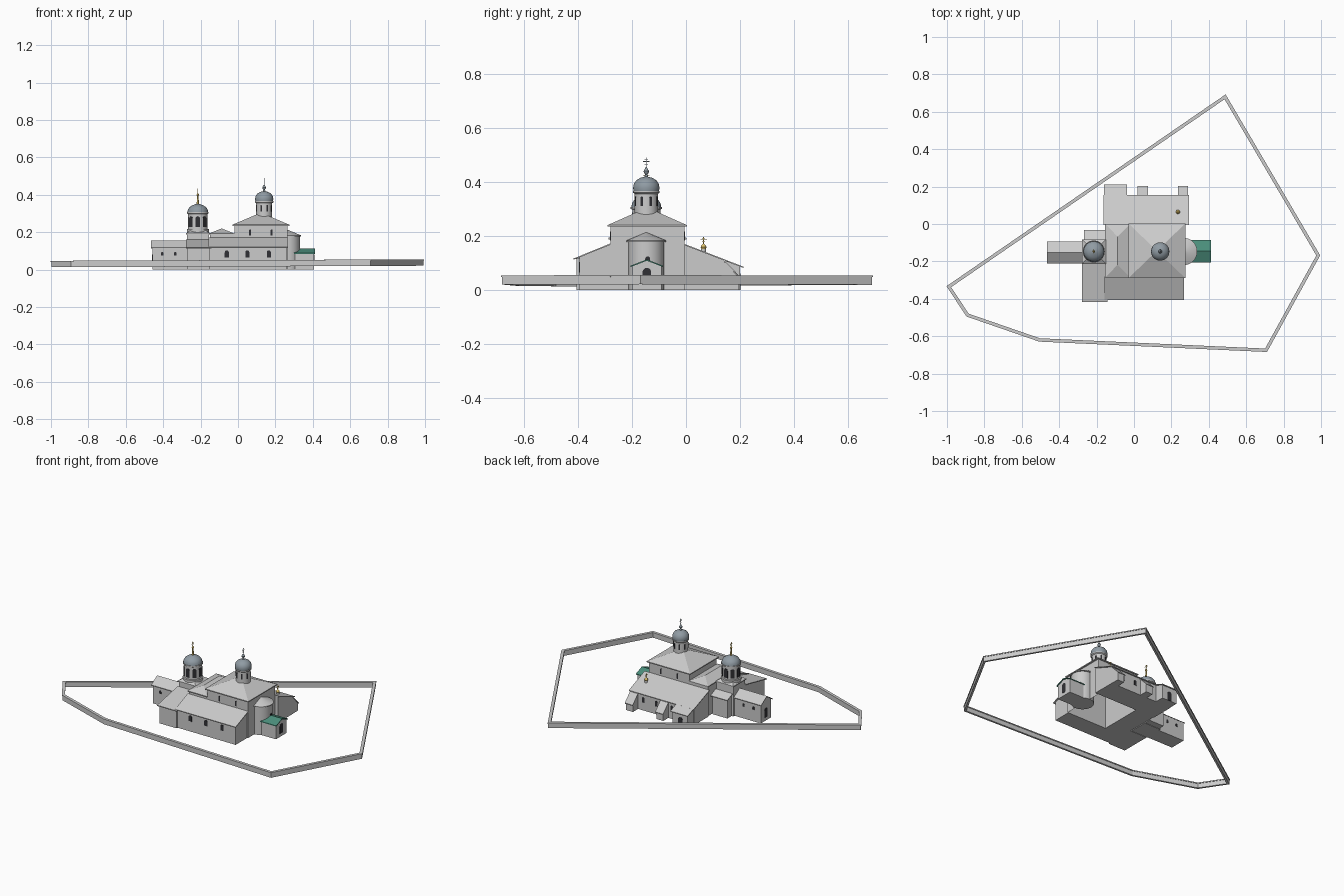
import bpy, bmesh, math
from mathutils import Vector

if "Cube" in bpy.data.objects:
    bpy.data.objects.remove(bpy.data.objects["Cube"])


def material(name, col):
    m = bpy.data.materials.new(name)
    m.diffuse_color = (*col, 1)
    m.use_nodes = True
    m.node_tree.nodes["Principled BSDF"].inputs["Base Color"].default_value = m.diffuse_color
    return m


DARK = material("dark_opening", (0.03, 0.03, 0.035))
GREEN = material("green_roof", (0.07, 0.27, 0.2))
LEAD = material("dome_metal", (0.28, 0.33, 0.37))
GOLD = material("gold", (0.75, 0.55, 0.15))


def make(name, verts, faces, mat=None):
    me = bpy.data.meshes.new(name)
    me.from_pydata(verts, [], faces)
    bm = bmesh.new()
    bm.from_mesh(me)
    bmesh.ops.recalc_face_normals(bm, faces=bm.faces)
    bm.to_mesh(me)
    bm.free()
    ob = bpy.data.objects.new(name, me)
    bpy.context.collection.objects.link(ob)
    if mat:
        me.materials.append(mat)
    return ob


def prism(name, prof, a, b, axis="x", mat=None):
    """Extrude a 2D profile (horizontal, z) along x or y from a to b."""
    n = len(prof)
    vs = [((t, h, z) if axis == "x" else (h, t, z)) for t in (a, b) for h, z in prof]
    fs = [list(range(n)), list(range(n, 2 * n))]
    fs += [(i, (i + 1) % n, n + (i + 1) % n, n + i) for i in range(n)]
    return make(name, vs, fs, mat)


def box(name, x0, x1, y0, y1, z0, z1, mat=None):
    return prism(name, [(y0, z0), (y1, z0), (y1, z1), (y0, z1)], x0, x1, "x", mat)


def shed(name, x0, x1, yin, zin, yout, zout, lip=0.008):
    """Lean-to: walls plus an overhanging sloped roof slab."""
    prism(name + "_walls", [(yin, 0), (yout, 0), (yout, zout), (yin, zin)], x0, x1)
    k = (zout - zin) / abs(yout - yin)
    ye, ze = yout + math.copysign(lip * 1.5, yout - yin), zout + k * lip * 1.5
    prism(name + "_roof", [(yin, zin), (ye, ze), (ye, ze + 0.005), (yin, zin + 0.005)],
          x0 - lip, x1 + lip)


def gable(name, x0, x1, yc, hw, ze, zr, lip=0.007, mat=None):
    """Gabled block with its ridge along x."""
    prism(name + "_walls", [(yc - hw, 0), (yc + hw, 0), (yc + hw, ze), (yc, zr), (yc - hw, ze)], x0, x1)
    w, d = hw + lip, (zr - ze) / hw * lip
    prism(name + "_roof", [(yc - w, ze - d), (yc, zr), (yc + w, ze - d), (yc + w, ze - d + 0.005),
                           (yc, zr + 0.005), (yc - w, ze - d + 0.005)], x0 - lip, x1 + lip, "x", mat)


def hip(name, x0, x1, y0, y1, z, zr, ridge=0.0):
    """Hipped roof with fascia; ridge of given length runs along y."""
    c, m = (x0 + x1) / 2, (y0 + y1) / 2
    vs = [(x, y, h) for h in (z - 0.006, z) for x, y in ((x0, y0), (x1, y0), (x1, y1), (x0, y1))]
    fs = [(0, 1, 2, 3)] + [(i, (i + 1) % 4, 4 + (i + 1) % 4, 4 + i) for i in range(4)]
    if ridge:
        vs += [(c, m - ridge / 2, zr), (c, m + ridge / 2, zr)]
        fs += [(4, 5, 8), (5, 6, 9, 8), (6, 7, 9), (7, 4, 8, 9)]
    else:
        vs += [(c, m, zr)]
        fs += [(4 + i, 4 + (i + 1) % 4, 8) for i in range(4)]
    return make(name, vs, fs)


def lathe(name, prof, x, y, n=24, mat=None):
    vs = [(x + r * math.cos(2 * math.pi * i / n), y + r * math.sin(2 * math.pi * i / n), z)
          for r, z in prof for i in range(n)]
    fs = [(k * n + i, k * n + (i + 1) % n, (k + 1) * n + (i + 1) % n, (k + 1) * n + i)
          for k in range(len(prof) - 1) for i in range(n)]
    fs += [list(range(n)), list(range((len(prof) - 1) * n, len(prof) * n))]
    ob = make(name, vs, fs, mat)
    bpy.context.view_layer.objects.active = ob
    ob.select_set(True)
    bpy.ops.object.shade_smooth_by_angle(angle=math.radians(35))
    ob.select_set(False)
    return ob


def opening(name, x, y, z, w, h, ang):
    """Thin arched dark panel; ang is the outward direction in degrees."""
    r = w / 2
    prof = [(-r, 0), (r, 0)] + [(r * math.cos(t * math.pi / 6), h - r + r * math.sin(t * math.pi / 6))
                                for t in range(7)]
    ob = prism(name, prof, -0.003, 0.0015, "x", DARK)
    ob.location = (x, y, z)
    ob.rotation_euler.z = math.radians(ang)


def cross(name, x, y, z0, z1, mat):
    h = z1 - z0
    box(name + "_post", x - .0012, x + .0012, y - .0012, y + .0012, z0, z1, mat)
    for k, w in ((0.8, 0.006), (0.6, 0.012), (0.3, 0.006)):
        box(name + "_arm", x - .001, x + .001, y - w, y + w, z0 + k * h, z0 + k * h + .0025, mat)


YC = -0.147

# Perimeter wall: mitred loop with a wider coping
PTS = [Vector(p) for p in ((-.99, -.335), (-.89, -.487), (-.505, -.62), (.706, -.675), (.985, -.168), (.487, .68))]


def wall_ring(name, hw, zb, zt):
    vs, n = [], len(PTS)
    for i, p in enumerate(PTS):
        a, b = (p - PTS[i - 1]).normalized(), (PTS[(i + 1) % n] - p).normalized()
        na, nb = Vector((a.y, -a.x)), Vector((b.y, -b.x))
        m = (na + nb) / (1 + na.dot(nb)) * hw
        tilt = 0.004 * p.x
        for q, z in ((p + m, zb), (p + m, zt), (p - m, zt), (p - m, zb)):
            vs.append((q.x, q.y, z + tilt))
    make(name, vs, [(4 * i + k, 4 * i + (k + 1) % 4, 4 * ((i + 1) % n) + (k + 1) % 4, 4 * ((i + 1) % n) + k)
                    for i in range(n) for k in range(4)])


wall_ring("perimeter_wall", 0.006, 0.017, 0.046)
wall_ring("wall_coping", 0.009, 0.045, 0.051)

# Central block (open underneath) and its hipped roof
x0, x1, y0, y1 = -0.02, 0.265, -0.28, -0.005
make("main_walls", [(x, y, z) for z in (0, .235) for x, y in ((x0, y0), (x1, y0), (x1, y1), (x0, y1))],
     [(i, (i + 1) % 4, 4 + (i + 1) % 4, 4 + i) for i in range(4)])
hip("main_roof", -0.03, 0.275, -0.29, 0.003, 0.24, 0.305)
for x in (0.065, 0.18):
    opening("upper_window", x, y0, 0.182, 0.01, 0.034, -90)
    opening("upper_window", x, y1, 0.182, 0.01, 0.034, 90)

# Refectory link between the tower and the central block
box("refectory_walls", -0.15, -0.02, -0.28, -0.005, 0, 0.19)
hip("refectory_roof", -0.155, -0.02, -0.287, 0.001, 0.193, 0.22, 0.15)

# Side aisles and annexes
shed("south_aisle", -0.15, 0.26, -0.28, 0.167, -0.395, 0.12)
shed("north_aisle", -0.155, 0.287, -0.005, 0.165, 0.143, 0.108)
shed("north_annex", -0.152, -0.046, 0.14, 0.109, 0.2, 0.086)
shed("southwest_annex", -0.27, -0.15, -0.21, 0.155, -0.405, 0.115)
shed("northwest_annex", -0.26, -0.155, -0.085, 0.14, -0.045, 0.122)
for x in (0.048, 0.262):
    prism("buttress", [(0.14, 0), (0.195, 0), (0.195, 0.048), (0.14, 0.106)], x - 0.024, x + 0.024)
    prism("buttress_cap", [(0.14, .106), (0.202, 0.042), (0.202, 0.047), (0.14, .111)], x - 0.028, x + 0.028)
for x in (-0.06, 0.05, 0.165):
    opening("south_window", x, -0.395, 0.065, 0.022, 0.038, -90)
for x in (0.0, 0.11, 0.2):
    opening("north_window", x, 0.143, 0.05, 0.018, 0.035, 90)
opening("annex_door", -0.1, 0.2, 0.0, 0.03, 0.06, 90)

# West narthex
gable("narthex", -0.457, -0.27, -0.152, 0.052, 0.118, 0.152)
for x in (-0.405, -0.335):
    for s in (-1, 1):
        opening("narthex_window", x, -0.152 + s * 0.052, 0.075, 0.014, 0.02, 90 * s)
opening("narthex_door", -0.457, -0.152, 0.02, 0.03, 0.06, 180)

# East apse with conical roof, and green-roofed porch
lathe("apse_walls", [(0.066, 0), (0.066, 0.182)], 0.265, YC, 32)
lathe("apse_roof", [(0.073, 0.178), (0.073, 0.183), (0.001, 0.213)], 0.265, YC, 32)
opening("apse_window", 0.331, YC + 0.005, 0.1, 0.018, 0.024, 0)
gable("porch", 0.305, 0.407, -0.145, 0.054, 0.087, 0.108, 0.006, GREEN)
opening("porch_door", 0.407, -0.145, 0.02, 0.032, 0.062, 0)

# Main drum, dome and cross
MX = 0.14
lathe("main_drum", [(0.043, 0.27), (0.043, 0.355), (0.049, 0.36), (0.049, 0.366)], MX, YC, 32)
for i in range(8):
    a = math.radians(45 * i + 22.5)
    opening("drum_window", MX + .0425 * math.cos(a), YC + .0425 * math.sin(a), 0.31, 0.009, 0.036, 45 * i + 22.5)
lathe("main_dome", [(0.047, 0.366), (0.049, 0.378), (0.046, 0.393), (0.037, 0.406), (0.022, 0.415), (0.007, 0.419),
                    (0.004, 0.428), (0.009, 0.434), (0.01, 0.44), (0.006, 0.447), (0.001, 0.456)], MX, YC, 32, LEAD)
cross("main_cross", MX, YC, 0.45, 0.49, LEAD)

# Bell tower
BX = -0.215
box("tower_base", -0.272, -0.155, -0.207, -0.088, 0, 0.19)
hip("tower_roof", -0.277, -0.15, -0.213, -0.082, 0.195, 0.235)
lathe("belfry", [(0.059, 0.195), (0.059, 0.216), (0.052, 0.218), (0.052, 0.297), (0.058, 0.3), (0.058, 0.307)],
      BX, YC, 32)
for i in range(8):
    a = math.radians(45 * i)
    opening("bell_arch", BX + .0515 * math.cos(a), YC + .0515 * math.sin(a), 0.228, 0.024, 0.058, 45 * i)
lathe("belfry_dome", [(0.055, 0.307), (0.053, 0.32), (0.045, 0.333), (0.031, 0.343), (0.013, 0.35), (0.006, 0.352)],
      BX, YC, 32, LEAD)
lathe("belfry_spire", [(0.006, 0.35), (0.005, 0.375), (0.004, 0.395), (0.007, 0.4), (0.004, 0.406), (0.001, 0.41)],
      BX, YC, 12, GOLD)
cross("belfry_cross", BX, YC, 0.405, 0.435, GOLD)

# Small gilded cupola on the north aisle
lathe("cupola_drum", [(0.009, 0.128), (0.009, 0.152)], 0.235, 0.065, 16)
lathe("cupola_dome", [(0.008, 0.152), (0.011, 0.158), (0.008, 0.165), (0.003, 0.17), (0.001, 0.174)],
      0.235, 0.065, 16, GOLD)
cross("cupola_cross", 0.235, 0.065, 0.17, 0.195, GOLD)
